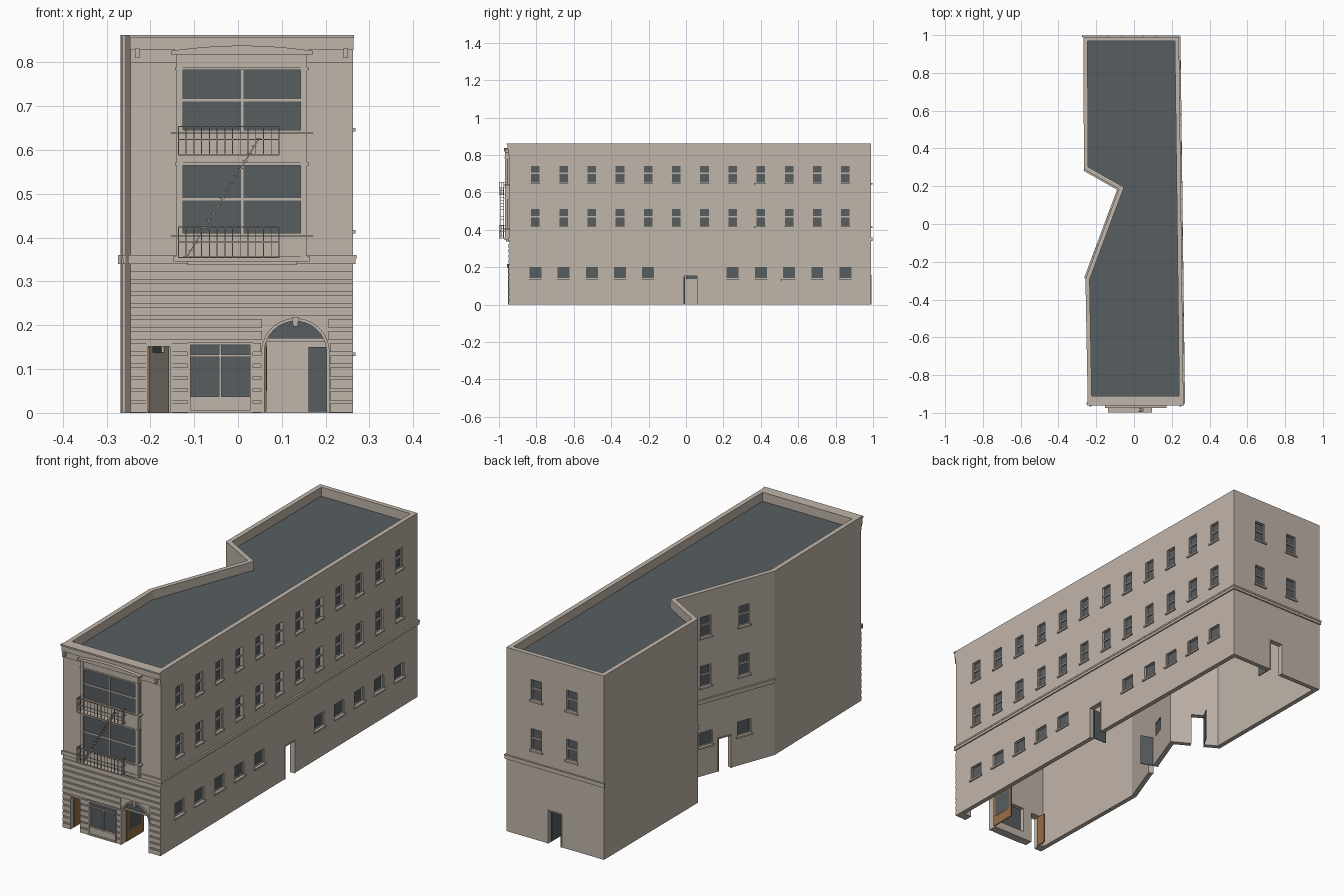
import bpy, bmesh, math
from mathutils import Vector
from mathutils.geometry import intersect_line_line

cube = bpy.data.objects.get("Cube")
if cube:
    bpy.data.objects.remove(cube, do_unlink=True)


def material(name, rgb):
    m = bpy.data.materials.new(name)
    m.use_nodes = True
    m.diffuse_color = (*rgb, 1)
    bsdf = m.node_tree.nodes["Principled BSDF"]
    bsdf.inputs["Base Color"].default_value = (*rgb, 1)
    bsdf.inputs["Roughness"].default_value = 0.9
    return m


STONE = material("warm_stone", (0.53, 0.46, 0.40))
SLATE = material("slate_glass", (0.095, 0.11, 0.12))
WOOD = material("brown_wood", (0.32, 0.16, 0.06))
parts = {}


class Wall:
    """Local frame: s runs along the wall, z is up, d points outward."""

    def __init__(self, origin, end):
        self.o = Vector(origin)
        self.u = (Vector(end) - self.o).normalized()
        self.n = Vector((self.u.y, -self.u.x))
        self.length = (Vector(end) - self.o).length

    def at(self, s, z, d):
        p = self.o + self.u * s + self.n * d
        return Vector((p.x, p.y, z))

    def prism(self, name, mat, pts, d0, d1):
        bm = parts.setdefault(name, (bmesh.new(), mat))[0]
        a = [bm.verts.new(self.at(s, z, d0)) for s, z in pts]
        b = [bm.verts.new(self.at(s, z, d1)) for s, z in pts]
        bm.faces.new(a)
        bm.faces.new(b[::-1])
        for i in range(len(a)):
            j = (i + 1) % len(a)
            bm.faces.new((a[i], b[i], b[j], a[j]))

    def box(self, name, mat, s0, s1, z0, z1, d0, d1):
        self.prism(name, mat, [(s0, z0), (s1, z0), (s1, z1), (s0, z1)], d0, d1)

    def frame(self, name, s0, s1, z0, z1, w, d0, d1, bottom=True):
        self.box(name, STONE, s0, s0 + w, z0, z1, d0, d1)
        self.box(name, STONE, s1 - w, s1, z0, z1, d0, d1)
        self.box(name, STONE, s0 + w, s1 - w, z1 - w, z1, d0, d1)
        if bottom:
            self.box(name, STONE, s0 + w, s1 - w, z0, z0 + w, d0, d1)

    def cut(self, s0, s1, z0, z1):
        self.box("cutter", None, s0, s1, z0, z1, -0.07, 0.03)

    def window(self, s, z0, z1, w, rail=True):
        a, b = s - w / 2, s + w / 2
        self.cut(a, b, z0, z1)
        self.box("window_glass", SLATE, a, b, z0, z1, -0.016, -0.012)
        self.frame("window_frames", a, b, z0, z1, 0.003, -0.012, -0.006)
        if rail:
            m = (z0 + z1) / 2 + 0.004
            self.box("window_frames", STONE, a, b, m - 0.004, m + 0.004, -0.012, -0.005)
        self.box("window_sills", STONE, a - 0.007, b + 0.007, z0 - 0.008, z0, -0.012, 0.007)

    def door(self, s0, s1, z1=0.152, mat=SLATE, name="side_door_leaves"):
        # open doorway with the leaf swung inward
        self.cut(s0, s1, -0.02, z1)
        self.frame("door_frames", s0 - 0.005, s1 + 0.005, 0, z1 + 0.005, 0.005, 0, 0.003, False)
        self.box(name, mat, s0, s0 + 0.004, 0.003, z1 - 0.002, -0.02 - (s1 - s0), -0.02)


# footprint, counter-clockwise from the front
plan = [(-0.245, -0.945), (0.262, -0.945), (0.238, 0.99), (-0.268, 0.99),
        (-0.265, 0.29), (-0.08, 0.185), (-0.257, -0.29)]
thick = [0.035] + [0.022] * 6
walls = [Wall(p, plan[(i + 1) % 7]) for i, p in enumerate(plan)]
_, side, back, _, notch, slant, _ = walls
front = Wall((0, -0.945), (1, -0.945))
lines = [(w.at(0, 0, -t), w.at(1, 0, -t)) for w, t in zip(walls, thick)]
inner = [intersect_line_line(*lines[i - 1], *lines[i])[0] for i in range(7)]

# hollow wall shell with parapet
shell = bmesh.new()
parts["building_walls"] = (shell, STONE)
TOP, ROOF = 0.862, 0.82
rings = [[shell.verts.new((p[0], p[1], z)) for p in loop]
         for loop, z in ((plan, 0), (plan, TOP), (inner, TOP), (inner, 0))]
for k in range(4):
    r, q = rings[k], rings[(k + 1) % 4]
    for i in range(7):
        j = (i + 1) % 7
        shell.faces.new((r[i], r[j], q[j], q[i]))

# flat roof
roof = bmesh.new()
parts["roof"] = (roof, SLATE)
deck = roof.faces.new([roof.verts.new((p.x, p.y, ROOF)) for p in inner])
ext = bmesh.ops.extrude_face_region(roof, geom=[deck])["geom"]
bmesh.ops.translate(roof, vec=(0, 0, -0.01), verts=[v for v in ext if isinstance(v, bmesh.types.BMVert)])

# windows and doors of the long side
FLOORS = ((0.417, 0.515), (0.65, 0.745))
for i in range(12):
    s = 0.14 + i * 0.1507
    for z0, z1 in FLOORS:
        side.window(s, z0, z1, 0.052)
    if i not in (5, 6):
        side.window(s, 0.138, 0.204, 0.07, False)
side.door(0.935, 1.005)

# windows and doors of the back and the light well
for z0, z1 in FLOORS:
    for s in (0.155, 0.338):
        back.window(s, z0, z1, 0.054)
    for t in (0.3, 0.69):
        slant.window(slant.length * t, z0, z1, 0.054)
for t in (0.3, 0.69):
    slant.window(slant.length * t, 0.138, 0.204, 0.07, False)
back.door(0.218, 0.283)
slant.door(0.218, 0.28)
notch.door(0.075, 0.135)

# belt course
for w in (walls[0], side, back, notch, slant):
    e = -0.002 if w in (notch, slant) else 0.006
    w.box("belt_course", STONE, -e, w.length + e, 0.34, 0.358, 0, 0.006)
    w.box("belt_course", STONE, -e, w.length + e, 0.352, 0.36, 0, 0.008)

# rusticated ground floor courses
for k in range(12):
    z0 = 0.0285 + k * 0.0275 - 0.0275
    z1 = z0 + 0.0205
    if z1 < 0.165:
        spans = [(-0.245, -0.21), (-0.15, -0.115), (0.034, 0.052), (0.21, 0.262)]
    elif z1 < 0.225:
        spans = [(-0.245, 0.055), (0.207, 0.262)]
    else:
        spans = [(-0.245, 0.262)]
    for a, b in spans:
        front.box("stone_courses", STONE, a, b, max(z0, 0), z1, 0, 0.005)

# front door and shop window
front.door(-0.205, -0.155, 0.152, WOOD, "front_door_leaf")
front.cut(-0.108, 0.027, 0.037, 0.158)
front.box("shop_glass", SLATE, -0.108, 0.027, 0.037, 0.158, -0.014, -0.01)
front.frame("shop_frame", -0.115, 0.034, 0.0, 0.162, 0.007, 0, 0.006)
front.box("shop_frame", STONE, -0.108, 0.027, 0.128, 0.133, -0.01, -0.002)
front.box("shop_frame", STONE, -0.043, -0.038, 0.037, 0.158, -0.01, -0.002)

# arched entrance
CX, CZ, R = 0.131, 0.138, 0.071


def arc(r, start=0.0, n=20):
    return [(CX + r * math.cos(a), CZ + r * math.sin(a))
            for a in (start + (math.pi - 2 * start) * i / n for i in range(n + 1))]


front.prism("cutter", None, [(CX - R, -0.02), (CX + R, -0.02)] + arc(R), -0.07, 0.03)
front.prism("arch_fanlight", SLATE, arc(R, math.asin((0.17 - CZ) / R)), -0.016, -0.012)
front.box("arch_transom", STONE, CX - R, CX + R, 0.163, 0.171, -0.02, -0.006)
outer = [(CX + R + 0.007, 0)] + arc(R + 0.007) + [(CX - R - 0.007, 0)]
front.prism("arch_surround", STONE, outer + [(CX - R, 0)] + arc(R)[::-1] + [(CX + R, 0)], 0, 0.007)
front.prism("keystone", STONE, [(CX - 0.005, 0.197), (CX + 0.005, 0.197), (CX + 0.008, 0.218),
                                (CX - 0.008, 0.218)], -0.005, 0.012)
front.box("arch_door_leaf", WOOD, 0.06, 0.065, 0.003, 0.16, -0.155, -0.03)
front.box("arch_door_glass", SLATE, 0.0645, 0.066, 0.05, 0.15, -0.14, -0.045)

# bay: glazed box, corner posts, panels and stepped base
B0, B1 = -0.14, 0.158
for z0, z1 in ((0.41, 0.565), (0.645, 0.782)):
    front.box("bay_glass", SLATE, B0 + 0.004, B1 - 0.004, z0, z1, 0, 0.017)
    m = (z0 + z1) / 2
    front.box("bay_bars", STONE, B0, B1, m - 0.003, m + 0.003, 0.01, 0.02)
    front.box("bay_bars", STONE, 0.007, 0.012, z0, z1, 0.01, 0.02)
    front.box("bay_sills", STONE, B0 - 0.012, B1 + 0.012, z0 - 0.009, z0 - 0.004, 0, 0.027)
    front.box("bay_sills", STONE, B0 - 0.004, B1 + 0.004, z1, z1 + 0.006, 0, 0.025)
for z0, z1 in ((0.358, 0.41), (0.565, 0.645), (0.782, 0.82)):
    front.box("bay_panels", STONE, B0, B1, z0, z1, 0, 0.021)
for s in (B0, B1 - 0.015):
    front.box("bay_posts", STONE, s, s + 0.015, 0.358, 0.82, 0.012, 0.023)
    front.box("bay_posts", STONE, s + (0 if s < 0 else 0.009), s + (0.006 if s < 0 else 0.015),
              0.358, 0.82, 0, 0.006)
front.box("bay_base", STONE, -0.147, 0.163, 0.345, 0.358, 0, 0.025)
front.box("bay_base", STONE, -0.115, 0.135, 0.338, 0.345, 0, 0.018)
head = [(0.009 + 0.162 * i / 8, 0.838 - 0.012 * (i / 8) ** 2) for i in range(8, -9, -1)]
front.prism("bay_head", STONE, [(-0.153, 0.818), (0.171, 0.818)] + head, 0, 0.028)

# front cornice and brackets
for z0, z1, d, e in ((0.80, 0.828, 0.005, 0), (0.828, 0.855, 0.01, 0.002), (0.855, TOP, 0.016, 0.003)):
    front.box("cornice", STONE, -0.245 - e, 0.262 + e, z0, z1, 0, d)
for s in (-0.23, 0.246):
    front.box("cornice_brackets", STONE, s - 0.005, s + 0.005, 0.81, 0.832, 0, 0.022)

# fire escape balconies
E0, E1, D0, D1, T = -0.137, 0.095, 0.022, 0.054, 0.0025
for z0, z1 in ((0.353, 0.425), (0.587, 0.655)):
    front.box("escape_floors", STONE, E0, E1, z0, z0 + 0.003, D0, D1)
    for z in (z1 - T, z0 + 0.036):
        front.box("escape_rails", STONE, E0, E1, z, z + T, D1 - T, D1)
        for s in (E0, E1 - T):
            front.box("escape_rails", STONE, s, s + T, z, z + T, D0, D1 - T)
    for i in range(14):
        s = E0 + (E1 - E0 - T) * i / 13
        front.box("escape_bars", STONE, s, s + T * 0.8, z0, z1, D1 - T, D1)
    for s in (E0, E1 - T):
        for d in (D0 + 0.008, D0 + 0.018):
            front.box("escape_bars", STONE, s, s + T, z0, z1, d, d + T)

# fire escape stair
for i in range(16):
    t = i / 15
    s, z = -0.108 + 0.155 * t, 0.37 + 0.255 * t
    front.box("escape_treads", STONE, s - 0.006, s + 0.006, z, z + 0.002, 0.03, 0.045)
for d in (0.029, 0.045):
    front.prism("escape_stringers", STONE, [(-0.118, 0.356), (-0.115, 0.356), (0.05, 0.627),
                                            (0.047, 0.627)], d, d + 0.0015)

# turn the collected parts into objects
objs = {}
for name, (bm, mat) in parts.items():
    bmesh.ops.recalc_face_normals(bm, faces=bm.faces)
    me = bpy.data.meshes.new(name)
    bm.to_mesh(me)
    bm.free()
    if mat:
        me.materials.append(mat)
    objs[name] = bpy.data.objects.new(name, me)
    bpy.context.collection.objects.link(objs[name])

# cut all openings through the walls
body, cutter = objs["building_walls"], objs["cutter"]
cutter.hide_render = True
mod = body.modifiers.new("openings", 'BOOLEAN')
mod.operation, mod.solver, mod.object = 'DIFFERENCE', 'EXACT', cutter
bpy.context.view_layer.objects.active = body
bpy.ops.object.modifier_apply(modifier=mod.name)
bpy.data.objects.remove(cutter, do_unlink=True)
